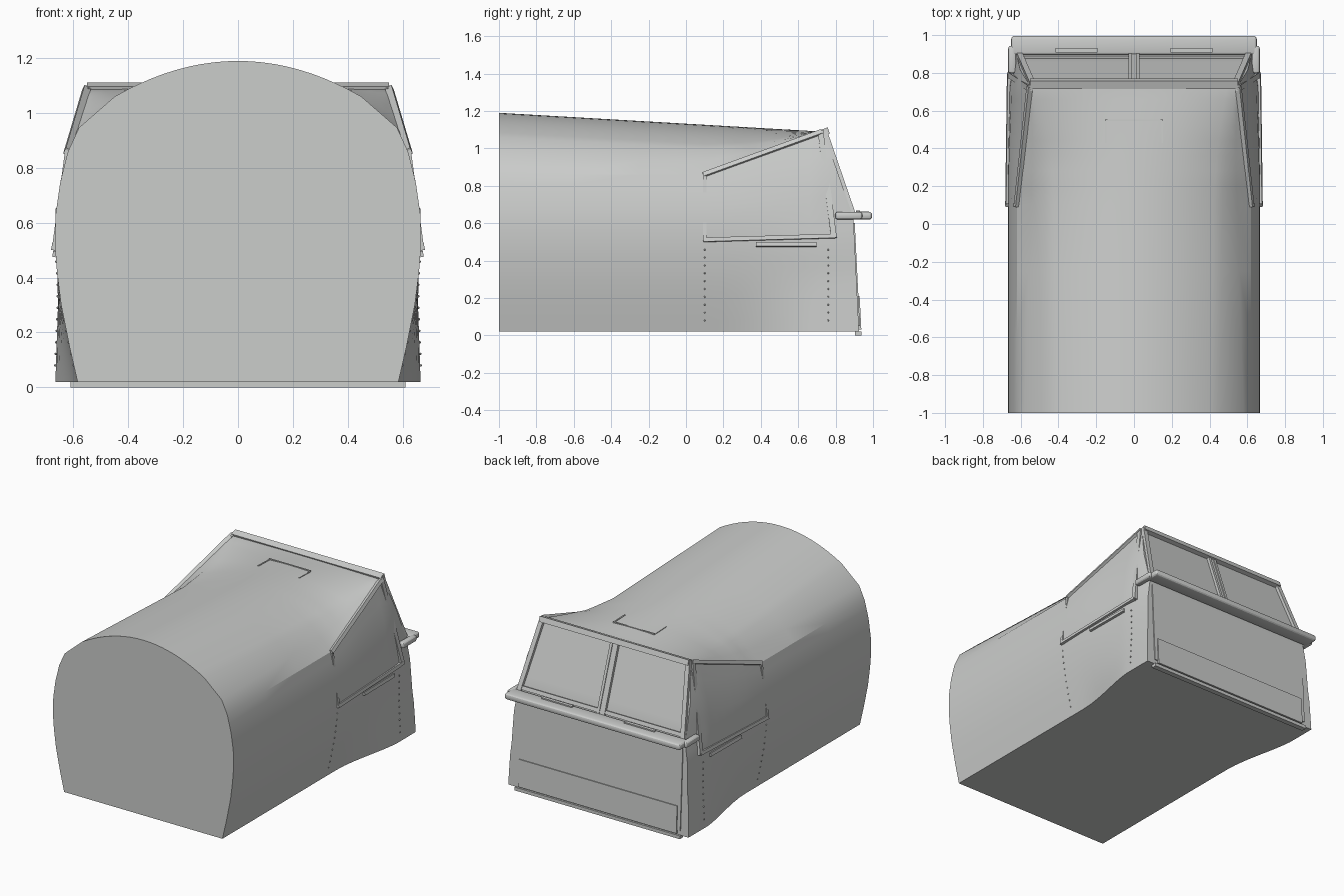
import bpy, bmesh, math
from mathutils import Vector, Matrix

if "Cube" in bpy.data.objects:
    bpy.data.objects.remove(bpy.data.objects["Cube"], do_unlink=True)

grey = bpy.data.materials.new("light_grey_paint")
grey.use_nodes = True
GREY = (0.6, 0.61, 0.6, 1)
grey.diffuse_color = GREY
grey.node_tree.nodes["Principled BSDF"].inputs["Base Color"].default_value = GREY


def finish(name, bm, smooth=False):
    bmesh.ops.recalc_face_normals(bm, faces=bm.faces)
    me = bpy.data.meshes.new(name)
    bm.to_mesh(me)
    bm.free()
    me.materials.append(grey)
    ob = bpy.data.objects.new(name, me)
    bpy.context.collection.objects.link(ob)
    if smooth:
        bpy.ops.object.select_all(action="DESELECT")
        ob.select_set(True)
        bpy.context.view_layer.objects.active = ob
        bpy.ops.object.shade_smooth_by_angle(angle=math.radians(22))
    return ob


def mirror(bm):
    bmesh.ops.mirror(bm, geom=bm.verts[:] + bm.edges[:] + bm.faces[:],
                     axis="X", merge_dist=0.0001)


def lerp_table(table, t):
    """Piecewise linear lookup in (key, value) pairs."""
    if t <= table[0][0]:
        return table[0][1]
    for (a, va), (b, vb) in zip(table, table[1:]):
        if t <= b:
            return va + (vb - va) * (t - a) / (b - a)
    return table[-1][1]


# Half-width of the wall by height, at the tail and at the cab
TAIL = [(0.02, 0.585), (0.15, 0.615), (0.3, 0.645), (0.42, 0.66), (0.51, 0.667),
        (0.63, 0.665), (0.75, 0.648), (0.86, 0.62), (1.09, 0.55)]
CAB = [(0.02, 0.67), (0.3, 0.657), (0.51, 0.66), (0.63, 0.648), (0.86, 0.615), (1.09, 0.55)]
EAVE_X = [(-1, 0.45), (0.1, 0.47), (0.35, 0.485), (0.55, 0.513), (0.72, 0.545)]
EAVE_Z = [(-1, 1.06), (0.1, 1.0), (0.35, 1.015), (0.72, 1.085)]
NOSE = [(0.02, 0.925), (0.63, 0.895), (1.09, 0.735)]


def wall_x(y, z):
    t = min(max((y - 0.2) / 0.6, 0), 1)
    t = t * t * (3 - 2 * t)
    return lerp_table(TAIL, z) * (1 - t) + lerp_table(CAB, z) * t


def roof_z(y, x):
    ex, ez = lerp_table(EAVE_X, y), lerp_table(EAVE_Z, y)
    top = 1.19 - 0.1 * (y + 1) / 1.72
    return ez + (top - ez) * (1 - (x / ex) ** 2)


def half_section(y):
    zc = lerp_table([(0.1, 0.86), (0.72, 1.085)], y)
    zs = [0.02, 0.08, 0.15, 0.22, 0.3, 0.36, 0.42, 0.51, 0.57, 0.63]
    zs += [0.63 + (zc - 0.63) * k / 4 for k in range(1, 5)]
    pts = [(0, 0.02)] + [(wall_x(y, z), z) for z in zs]
    ex, ez = lerp_table(EAVE_X, y), lerp_table(EAVE_Z, y)
    bulge = 0.045 * max(0, min(1, (0.1 - y) / 1.1))
    pts.append(((pts[-1][0] + ex) / 2 + bulge, (zc + ez) / 2 - bulge * 0.3))
    n = 10
    for k in range(n + 1):
        x = ex * (1 - k / n)
        pts.append((x, roof_z(y, x)))
    return pts


# Body shell: lofted sections ending on a raked nose
bm = bmesh.new()
rings = []
for y in [-1, -0.6, -0.25, 0.1, 0.2, 0.28, 0.36, 0.44, 0.52, 0.6, 0.66, 0.72]:
    rings.append([bm.verts.new((x, y, z)) for x, z in half_section(y)])
nose = []
for x, z in half_section(0.72):
    pinch = 0.028 * max(0, 1 - abs(z - 0.63) / 0.42) if x > 0.5 else 0
    nose.append(bm.verts.new((x - pinch, lerp_table(NOSE, z), z)))
rings.append(nose)
for r0, r1 in zip(rings, rings[1:]):
    for i in range(len(r0) - 1):
        bm.faces.new((r0[i], r0[i + 1], r1[i + 1], r1[i]))
for ring in (rings[0], rings[-1]):
    mid = [bm.verts.new((0, v.co.y, v.co.z)) for v in ring]
    for i in range(1, len(ring) - 1):
        bm.faces.new((ring[i], ring[i + 1], mid[i + 1], mid[i]))
bmesh.ops.remove_doubles(bm, verts=bm.verts, dist=0.0002)
mirror(bm)
bmesh.ops.remove_doubles(bm, verts=bm.verts, dist=0.0002)
finish("body_shell", bm, smooth=True)


def beam(name, a, b, width, depth, normal, both=False, bevel=0.0):
    """Box from a to b, lying on a surface with the given normal."""
    a, b = Vector(a), Vector(b)
    along = (b - a).normalized()
    n = Vector(normal)
    n = (n - along * n.dot(along)).normalized()
    side = n.cross(along)
    basis = Matrix((along, side, n)).transposed().to_4x4()
    mat = Matrix.Translation((a + b) / 2) @ basis @ Matrix.Diagonal(
        ((b - a).length + width * 0.6, width, depth, 1))
    bm = bmesh.new()
    bmesh.ops.create_cube(bm, size=1, matrix=mat)
    if bevel:
        bmesh.ops.bevel(bm, geom=bm.edges[:], offset=bevel, segments=3,
                        affect="EDGES", profile=0.5)
    if both:
        mirror(bm)
    return finish(name, bm, smooth=bevel > 0)


def on_wall(y, z):
    return (wall_x(y, z), y, z)


# Side window frames
out = (1, 0, 0.2)
low_back, high_back = on_wall(0.1, 0.51), on_wall(0.1, 0.86)
high_front, low_front = (0.553, 0.72, 1.085), on_wall(0.79, 0.53)
beam("side_window_sill", low_back, low_front, 0.022, 0.026, out, True)
beam("side_window_rear_post", low_back, high_back, 0.018, 0.022, out, True)
beam("side_window_top_rail", high_back, high_front, 0.024, 0.026, (1, 0, 0.5), True)
beam("side_window_front_post", low_front, high_front, 0.03, 0.022, out, True)
beam("side_handle", on_wall(0.38, 0.485), on_wall(0.69, 0.485), 0.022, 0.024, out, True)

# Windscreen frame on the raked upper nose
rake = (0, 0.46, 0.16)
beam("windscreen_post", (0.607, 0.895, 0.64), (0.54, 0.742, 1.085), 0.03, 0.03, rake, True)
beam("windscreen_header", (-0.54, 0.742, 1.088), (0.54, 0.742, 1.088), 0.035, 0.045, rake)
beam("windscreen_sill", (-0.6, 0.885, 0.672), (0.6, 0.885, 0.672), 0.025, 0.02, rake)
beam("windscreen_mullion", (0.02, 0.893, 0.65), (0.02, 0.748, 1.07), 0.018, 0.026, rake, True)
beam("windscreen_mullion_core", (0, 0.893, 0.65), (0, 0.748, 1.07), 0.03, 0.016, rake)

# Guard rail around the nose
beam("nose_rail", (-0.62, 0.945, 0.64), (0.62, 0.945, 0.64), 0.1, 0.042, (0, 0, 1), bevel=0.016)
beam("nose_rail_end", (0.645, 0.81, 0.64), (0.645, 0.93, 0.64), 0.042, 0.04,
     (0, 0, 1), True, bevel=0.014)
beam("wiper_base", (0.2, 0.92, 0.663), (0.41, 0.92, 0.663), 0.022, 0.012, (0, 0, 1), True)

# Nose panels
face = (0, 1, 0.05)
beam("nose_panel", (0, 0.922, 0.05), (0, 0.9, 0.58), 1.2, 0.01, face).scale.z = 1
bpy.data.objects.remove(bpy.data.objects["nose_panel"], do_unlink=True)
beam("nose_panel", (-0.24, 0.908, 0.325), (0.24, 0.908, 0.325), 0.55, 0.016, face).scale.x = 1.5
beam("nose_lower_plate", (-0.53, 0.92, 0.12), (0.53, 0.92, 0.12), 0.18, 0.026, face)
beam("nose_bottom_lip", (-0.6, 0.92, 0.011), (0.6, 0.92, 0.011), 0.035, 0.022, (0, 0, 1))

# Roof hatch outline
up = (0, 0, 1)
hx = 0.15
beam("hatch_side_seam", (hx, 0.43, roof_z(0.43, hx)), (hx, 0.55, roof_z(0.55, hx)),
     0.008, 0.008, up, True)
beam("hatch_end_seam", (-hx, 0.55, roof_z(0.55, 0)), (hx, 0.55, roof_z(0.55, 0)),
     0.008, 0.008, up)

# Rivet rows below the side windows
bm = bmesh.new()
for y in (0.1, 0.76):
    for k in range(10):
        bmesh.ops.create_icosphere(bm, subdivisions=1, radius=0.005, matrix=Matrix.Translation(
            on_wall(y, 0.08 + 0.042 * k)))
mirror(bm)
finish("wall_rivets", bm)
